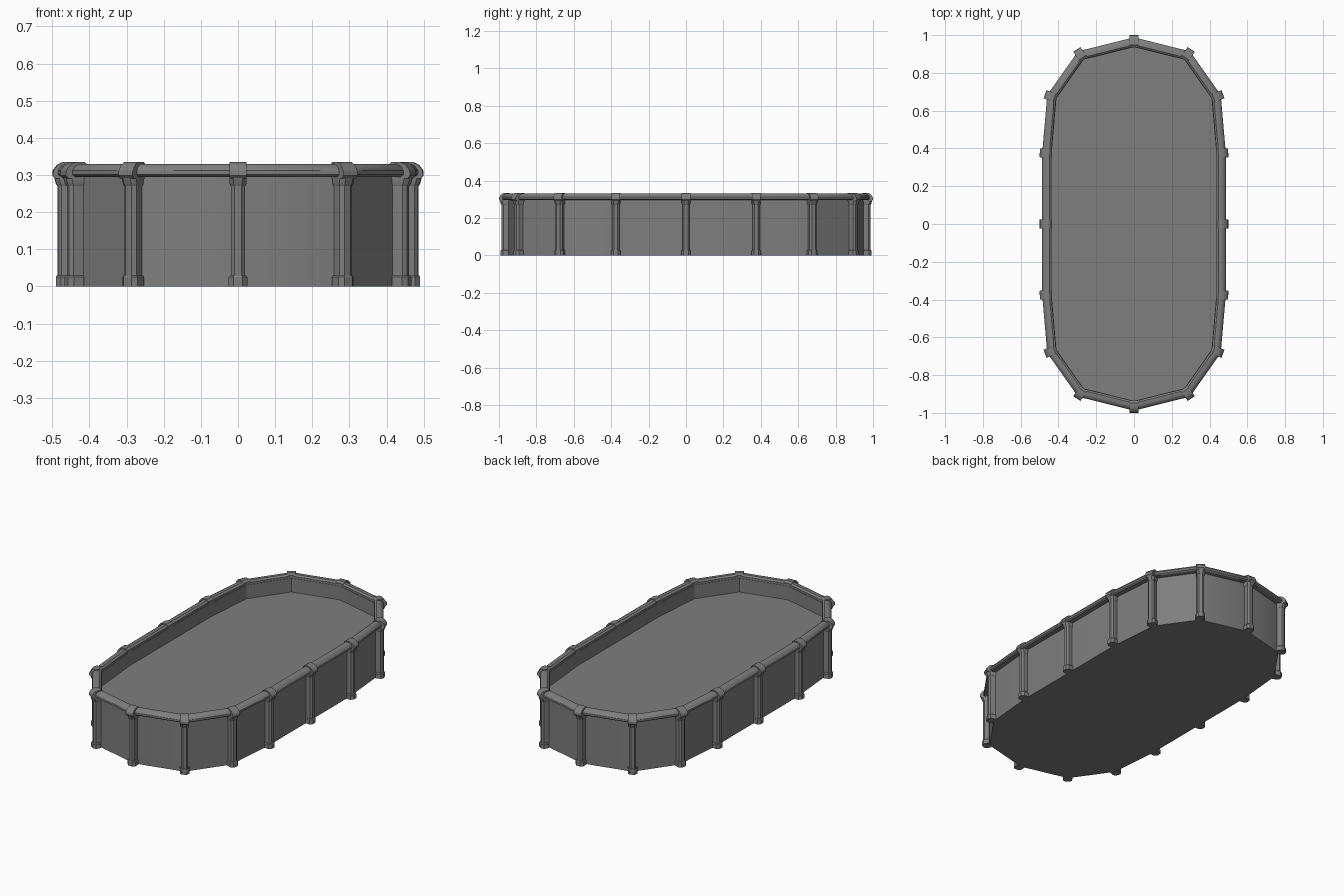
import bpy, bmesh, math
from mathutils import Vector, Matrix

cube = bpy.data.objects.get("Cube")
if cube:
    bpy.data.objects.remove(cube, do_unlink=True)

grey = bpy.data.materials.new("mid grey")
grey.use_nodes = True
COLOUR = (0.21, 0.21, 0.21, 1)
grey.diffuse_color = COLOUR
grey.node_tree.nodes["Principled BSDF"].inputs["Base Color"].default_value = COLOUR

# Oval plan: one quarter, mirrored into a full loop (counter-clockwise)
quarter = [(0.464, 0), (0.464, 0.375), (0.438, 0.675), (0.283, 0.895), (0, 0.965)]
half = quarter + [(-x, y) for x, y in quarter[-2::-1]]
loop = [Vector(p) for p in half + [(x, -y) for x, y in half[-2:0:-1]]]
N = len(loop)


def edge_normal(i):
    d = (loop[(i + 1) % N] - loop[i % N]).normalized()
    return Vector((d.y, -d.x))


def corner(i):
    """Outward direction at a corner and its mitre stretch."""
    n = (edge_normal(i - 1) + edge_normal(i)).normalized()
    return n, 1 / n.dot(edge_normal(i))


def finish(bm, name, angle=30):
    bmesh.ops.recalc_face_normals(bm, faces=bm.faces)
    mesh = bpy.data.meshes.new(name)
    bm.to_mesh(mesh)
    bm.free()
    mesh.materials.append(grey)
    ob = bpy.data.objects.new(name, mesh)
    bpy.context.collection.objects.link(ob)
    bpy.ops.object.select_all(action='DESELECT')
    ob.select_set(True)
    bpy.context.view_layer.objects.active = ob
    bpy.ops.object.shade_smooth_by_angle(angle=math.radians(angle))
    return ob


def sweep(name, profile, closed):
    """Sweep an (offset, z) profile round the oval; open profiles get end caps."""
    bm = bmesh.new()
    rings = []
    for off, z in profile:
        ring = []
        for i, p in enumerate(loop):
            n, k = corner(i)
            q = p + n * off * k
            ring.append(bm.verts.new((q.x, q.y, z)))
        rings.append(ring)
    pairs = list(zip(rings, rings[1:]))
    if closed:
        pairs.append((rings[-1], rings[0]))
    else:
        bm.faces.new(rings[0])
        bm.faces.new(rings[-1])
    for a, b in pairs:
        for i in range(N):
            j = (i + 1) % N
            bm.faces.new((a[i], a[j], b[j], b[i]))
    return finish(bm, name)


def loft(bm, sections, frame):
    """Join equal-length cross-sections and close both ends."""
    rings = [[bm.verts.new(frame @ Vector(p)) for p in s] for s in sections]
    m = len(rings[0])
    for a, b in zip(rings, rings[1:]):
        for i in range(m):
            j = (i + 1) % m
            bm.faces.new((a[i], a[j], b[j], b[i]))
    bm.faces.new(rings[0])
    bm.faces.new(rings[-1])


def post_section(half_width, depth, z):
    """Post outline with its outer corners cut off."""
    c = half_width * 0.5
    return [(-0.016, -half_width, z), (depth - c, -half_width, z), (depth, -c, z),
            (depth, c, z), (depth - c, half_width, z), (-0.016, half_width, z)]


# Pool wall with flat underside and inner surface
sweep("pool_wall", [(-0.012, 0), (-0.012, 0.31), (-0.028, 0.31), (-0.028, 0.23)], False)

# Rounded top rail
sweep("top_rail", [(-0.026, 0.295), (0.014, 0.295), (0.022, 0.301), (0.022, 0.312),
                   (0.014, 0.324), (0.003, 0.33), (-0.016, 0.33), (-0.026, 0.322)], True)

# Posts, feet, collars and rail caps at every corner
cap = [(-0.030, 0.290), (0.027, 0.290), (0.035, 0.298), (0.034, 0.312),
       (0.022, 0.328), (0.006, 0.335), (-0.018, 0.335), (-0.030, 0.326)]
parts = {k: bmesh.new() for k in ("posts", "post_feet", "post_collars", "rail_caps")}
for i, p in enumerate(loop):
    n, _ = corner(i)
    frame = Matrix.Translation((p.x, p.y, 0)) @ Matrix.Rotation(math.atan2(n.y, n.x), 4, 'Z')
    loft(parts["posts"], [post_section(0.019, 0.021, z) for z in (0.01, 0.29)], frame)
    loft(parts["post_feet"], [post_section(0.025, 0.026, 0), post_section(0.025, 0.026, 0.025),
                              post_section(0.021, 0.023, 0.03)], frame)
    loft(parts["post_collars"], [post_section(0.020, 0.022, 0.27), post_section(0.023, 0.026, 0.277),
                                 post_section(0.023, 0.030, 0.292)], frame)
    loft(parts["rail_caps"], [[(x, t, z) for x, z in cap] for t in (-0.023, 0.023)], frame)
for name, bm in parts.items():
    finish(bm, name)
